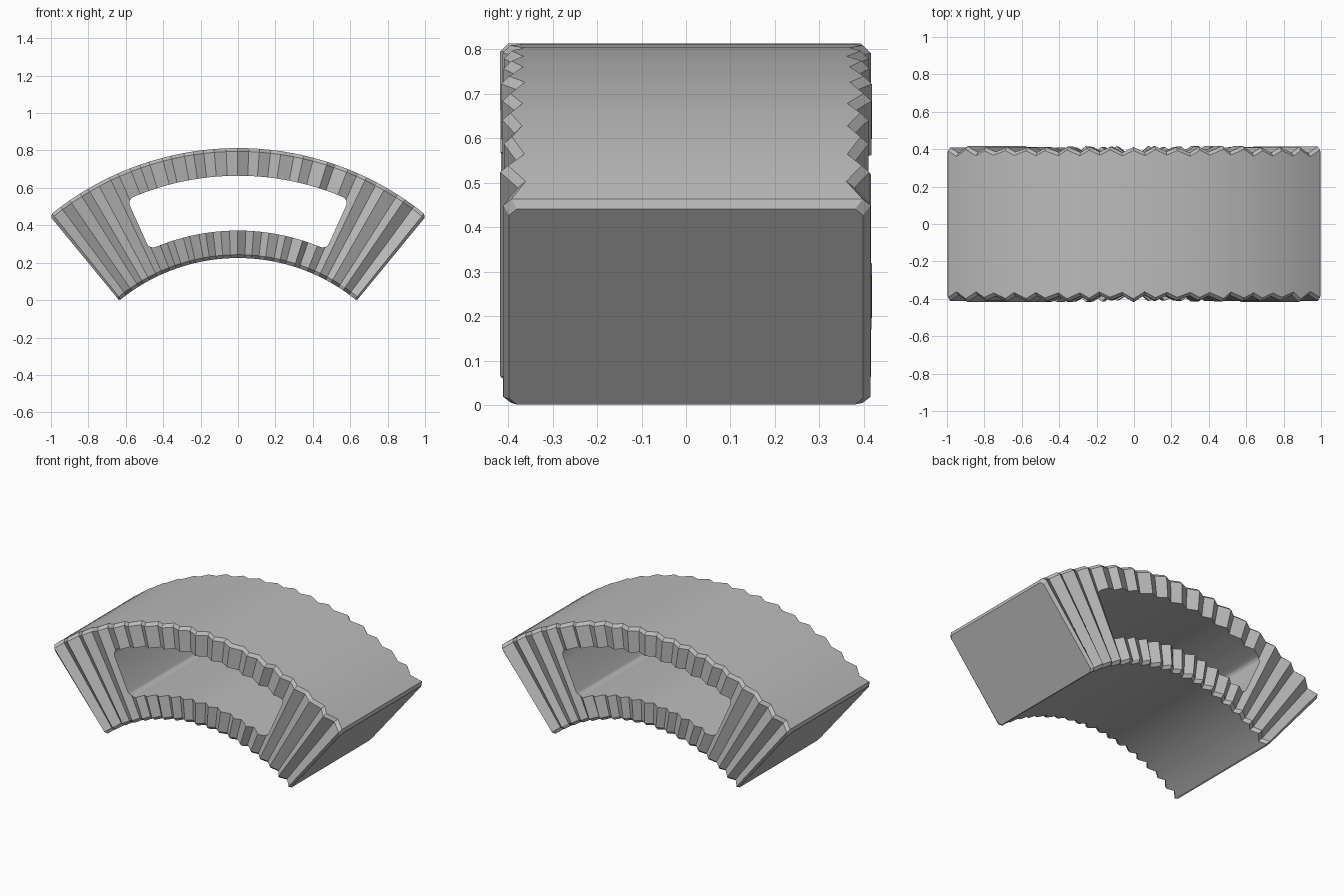
import bpy, bmesh, math, random

if "Cube" in bpy.data.objects:
    bpy.data.objects.remove(bpy.data.objects["Cube"], do_unlink=True)
random.seed(4)

CENTRE_Z = -0.775
R_IN, R_OUT = 1.0, 1.588
HALF_ANGLE = math.radians(39.4)
TEETH = 18
PEAK, TROUGH, CHAMFER = 0.414, 0.383, 0.018

stone = bpy.data.materials.new("stone_grey")
stone.use_nodes = True
GREY = (0.5, 0.5, 0.5, 1)
stone.diffuse_color = GREY
stone.node_tree.nodes["Principled BSDF"].inputs["Base Color"].default_value = GREY


def polar(r, a, y):
    return (r * math.sin(a), y, CENTRE_Z + r * math.cos(a))


def finish(bm, name):
    bmesh.ops.recalc_face_normals(bm, faces=bm.faces)
    mesh = bpy.data.meshes.new(name)
    bm.to_mesh(mesh)
    bm.free()
    mesh.materials.append(stone)
    obj = bpy.data.objects.new(name, mesh)
    bpy.context.collection.objects.link(obj)
    return obj


def section(bm, a, front, back, inset=0.0):
    # chamfered rectangle standing on a radial line
    lo, hi = R_IN + inset * 0.3, R_OUT - inset
    pts = [(lo, -front + CHAMFER), (lo + CHAMFER, -front), (hi - CHAMFER, -front),
           (hi, -front + CHAMFER), (hi, back - CHAMFER), (hi - CHAMFER, back),
           (lo + CHAMFER, back), (lo, back - CHAMFER)]
    return [bm.verts.new(polar(r, a, y)) for r, y in pts]


# Arch block: cross-sections swept round the arc, ribbed on front and back
bm = bmesh.new()
loops = [section(bm, -HALF_ANGLE, 0.398, 0.398, 0.015)]
steps = 2 * TEETH
inner_half = HALF_ANGLE - 0.011
for i in range(steps + 1):
    base = TROUGH if i % 2 else PEAK
    wobble = 0.0 if i in (0, steps) else random.uniform(-0.006, 0.006)
    a = -inner_half + 2 * inner_half * i / steps + wobble
    loops.append(section(bm, a, base + random.uniform(-0.005, 0.004),
                         base + random.uniform(-0.005, 0.004)))
loops.append(section(bm, HALF_ANGLE, 0.398, 0.398, 0.015))
for p, q in zip(loops, loops[1:]):
    for k in range(8):
        n = (k + 1) % 8
        bm.faces.new((p[k], p[n], q[n], q[k]))
bm.faces.new(loops[0])
bm.faces.new(loops[-1])
arch = finish(bm, "arch_block")

# Window cutter: curved wedge with rounded corners
bm = bmesh.new()
half = math.radians(24.3)
count = 24
angles = [-half + 2 * half * i / count for i in range(count + 1)]
outline = [(1.44, a) for a in angles] + [(1.147, a) for a in reversed(angles)]
ring = [bm.verts.new(polar(r, a, -0.6)) for r, a in outline]
corners = [ring[0], ring[count], ring[count + 1], ring[-1]]
cap = bm.faces.new(ring)
bmesh.ops.bevel(bm, geom=corners, offset=0.035, segments=4, affect='VERTICES',
                profile=0.5)
grown = bmesh.ops.extrude_face_region(bm, geom=bm.faces[:])
for v in grown["geom"]:
    if isinstance(v, bmesh.types.BMVert):
        v.co.y = 0.6
cutter = finish(bm, "window_cutter")
cutter.hide_render = True

# Cut the window and keep the ribs crisp
cut = arch.modifiers.new("window", 'BOOLEAN')
cut.operation = 'DIFFERENCE'
cut.solver = 'EXACT'
cut.object = cutter
bpy.ops.object.select_all(action='DESELECT')
bpy.context.view_layer.objects.active = arch
arch.select_set(True)
bpy.ops.object.modifier_apply(modifier=cut.name)
bpy.data.objects.remove(cutter, do_unlink=True)
bpy.ops.object.shade_smooth_by_angle(angle=math.radians(20))
